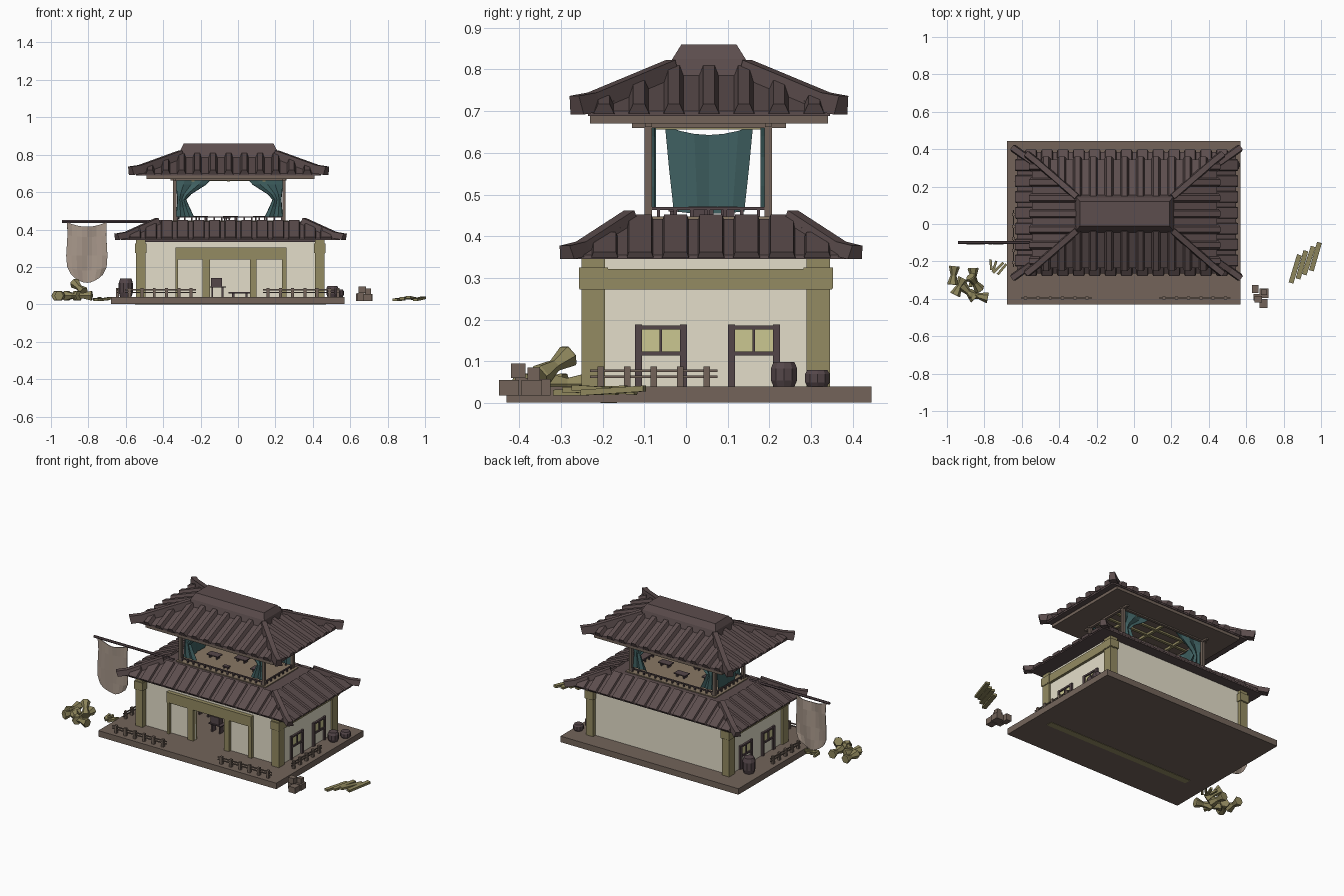
import bpy, bmesh, math, random
from mathutils import Vector as V

if "Cube" in bpy.data.objects:
    bpy.data.objects.remove(bpy.data.objects["Cube"])
random.seed(4)

def mat(name, r, g, b):
    m = bpy.data.materials.new(name)
    m.diffuse_color = [((c / 255 + .055) / 1.055) ** 2.4 for c in (r, g, b)] + [1]
    m.use_nodes = True
    m.node_tree.nodes["Principled BSDF"].inputs["Base Color"].default_value = m.diffuse_color
    return m

ROOF = mat("roof_tile", 92, 77, 77)
DARK = mat("dark_wood", 84, 70, 73)
BROWN = mat("brown_wood", 115, 100, 90)
OLIVE = mat("olive_timber", 148, 139, 98)
LOG = mat("split_log", 142, 134, 92)
CREAM = mat("cream_plaster", 228, 222, 202)
GLASS = mat("window_yellow", 203, 199, 145)
TEAL = mat("teal_cloth", 63, 96, 97)
CLOTH = mat("banner_cloth", 166, 150, 137)
TAN = mat("tan_floor", 136, 120, 100)

def finish(bm, name, material, thick=0):
    bmesh.ops.recalc_face_normals(bm, faces=bm.faces)
    me = bpy.data.meshes.new(name)
    bm.to_mesh(me)
    bm.free()
    me.materials.append(material)
    ob = bpy.data.objects.new(name, me)
    bpy.context.collection.objects.link(ob)
    if thick:
        ob.modifiers.new("thickness", 'SOLIDIFY').thickness = thick

def loft(bm, rings, cap=True):
    rs = [[bm.verts.new(p) for p in r] for r in rings]
    n = len(rs[0])
    for a, b in zip(rs, rs[1:]):
        for i in range(n if cap else n - 1):
            j = (i + 1) % n
            bm.faces.new((a[i], a[j], b[j], b[i]))
    if cap:
        bm.faces.new(rs[0])
        bm.faces.new(rs[-1])

def box(bm, x0, x1, y0, y1, z0, z1):
    loft(bm, [[(x0, y0, z), (x1, y0, z), (x1, y1, z), (x0, y1, z)] for z in (z0, z1)])

def boxes(name, material, *dims):
    bm = bmesh.new()
    for d in dims:
        box(bm, *d)
    finish(bm, name, material)

def beam(bm, pts, w, h, taper=1):
    """Bar with a trapezoid section standing on the path."""
    pts = [V(p) for p in pts]
    d = (pts[-1] - pts[0]).normalized()
    side = d.cross(V((0, 0, 1)))
    side = side.normalized() if side.length > .01 else V((1, 0, 0))
    n = side.cross(d)
    loft(bm, [[p + side * a * w / 2 + n * b * h for a, b in
               ((-1, 0), (1, 0), (taper, 1), (-taper, 1))] for p in pts])

def tube(bm, center, axis, profile, sides=8):
    """Turned solid: profile of (distance along axis, radius)."""
    q = V(axis).to_track_quat('Z', 'Y')
    loft(bm, [[V(center) + q @ V((r * math.cos(t * math.tau / sides),
               r * math.sin(t * math.tau / sides), s)) for t in range(sides)] for s, r in profile])

# base slab with sill strip beneath
boxes("base_slab", BROWN, (-.68, .57, -.43, .445, .002, .04))
boxes("sill_strip", OLIVE, (-.55, .47, -.205, -.165, 0, .03))

# plaster walls, open at the door
boxes("walls", CREAM, (-.53, .45, .30, .32, .04, .355), (-.53, -.515, -.2, .32, .04, .355),
      (.435, .45, -.2, .32, .04, .355), (-.53, -.15, -.215, -.2, .04, .355),
      (.065, .45, -.215, -.2, .04, .355), (-.15, .065, -.215, -.2, .24, .355))

# corner posts, side beams and front frame
boxes("corner_posts", OLIVE, *[(x - .025, x + .025, y - .028, y + .028, .04, .355)
      for x in (-.52, .437) for y in (-.222, .317)])
boxes("post_caps", OLIVE, *[(x - .03, x + .03, y - .035, y + .035, .275, .325)
      for x in (-.52, .437) for y in (-.222, .317)])
boxes("side_beams", OLIVE, *[(x - .016, x + .016, -.255, .35, .272, .322) for x in (-.53, .45)])
boxes("front_frame", OLIVE, (-.335, .26, -.24, -.2, .24, .305), (-.335, -.32, -.235, -.2, .04, .24),
      (-.19, -.15, -.235, -.198, .04, .24), (.065, .1, -.235, -.198, .04, .24),
      (.235, .26, -.235, -.2, .04, .24))
boxes("front_lintel", DARK, (-.5, .42, -.225, -.2, .332, .345))

# side windows
frames, panes = [], []
for x, s in ((.45, 1), (-.53, -1)):
    a, b = sorted((x - .002 * s, x + .012 * s))
    c, d = sorted((x - .002 * s, x + .004 * s))
    for y in (-.06, .163):
        frames += [(a, b, y + e - .008, y + e + .008, .04, .188) for e in (-.054, .054)]
        frames += [(a, b, y - .06, y + .06, z, z + .01) for z in (.114, .176)]
        frames.append((a, b, y - .003, y + .003, .12, .18))
        panes.append((c, d, y - .05, y + .05, .12, .18))
boxes("window_frames", DARK, *frames)
boxes("window_panes", GLASS, *panes)

# hipped roofs
def hip_roof(name, cx, cy, eave, top, z0, z1, lip, step, w, h, taper, ridge, tip):
    (ex, ey), (tx, ty) = eave, top
    rect = lambda a, b, z: [(cx - a, cy - b, z), (cx + a, cy - b, z), (cx + a, cy + b, z), (cx - a, cy + b, z)]
    bm = bmesh.new()
    loft(bm, [rect(ex, ey, z0 - lip), rect(ex, ey, z0), rect(tx, ty, z1)])
    finish(bm, name + "_slope", ROOF)
    bm = bmesh.new()
    for A, B, E, T, along_x in ((ex, tx, ey, ty, 1), (ey, ty, ex, tx, 0)):
        n = int((A - .03) / step)
        for i in range(-n, n + 1):
            u = i * step
            t = min(1, (A - abs(u)) / (A - B))
            if t < .15:
                continue
            for s in (-1, 1):
                pts = []
                for k in (-.03, t):
                    o = s * (E + (T - E) * k)
                    z = z0 + (z1 - z0) * k - .004
                    pts.append((cx + u, cy + o, z) if along_x else (cx + o, cy + u, z))
                beam(bm, pts, w, h, taper)
    finish(bm, name + "_ribs", ROOF)
    bm = bmesh.new()
    for sx in (-1, 1):
        for sy in (-1, 1):
            beam(bm, [(cx + sx * a, cy + sy * b, z) for a, b, z in
                 ((tx, ty, z1 - .012), (ex * .94, ey * .94, z0), tip)], .042, ridge, .7)
    finish(bm, name + "_hips", ROOF)

hip_roof("lower_roof", -.04, .06, (.585, .325), (.385, .19), .355, .442, .01, .085, .064, .015, .85, .034, (.605, .345, .345))
hip_roof("upper_roof", -.05, .055, (.495, .29), (.25, .085), .70, .79, .012, .084, .05, .026, .55, .046, (.52, .316, .692))
bm = bmesh.new()
loft(bm, [[(-.05 + i * a, .055 + j * b, z) for i, j in ((-1, -1), (1, -1), (1, 1), (-1, 1))]
          for a, b, z in ((.265, .1, .785), (.258, .088, .825), (.24, .066, .86))])
finish(bm, "roof_cap", ROOF)
boxes("roof_plates", BROWN, (-.49, .41, -.23, .34, .67, .69),
      *[(-.36, .26, y - .008, y + .008, .662, .672) for y in (-.09, .197)],
      *[(x - .008, x + .008, -.13, .24, .66, .672) for x in (-.339, .246)])
boxes("ceiling_beams", OLIVE, *[(-.33, .24, y - .008, y + .008, .66, .671) for y in (-.02, .055, .13)],
      *[(x - .008, x + .008, -.08, .19, .656, .671) for x in (-.24, -.05, .14)])

# upper floor, posts and railing
boxes("upper_floor", TAN, (-.36, .27, -.11, .22, .43, .448))
boxes("upper_posts", BROWN, *[(x - .009, x + .009, y - .009, y + .009, .44, .672)
      for x in (-.339, .246) for y in (-.09, .197)])
rails = [(-.33, .24, y - .004, y + .004, .463, .47) for y in (-.095, .202)]
rails += [(x - .004, x + .004, -.09, .197, .463, .47) for x in (-.342, .249)]
rails += [(-.33 + i * .04, -.322 + i * .04, y - .004, y + .004, .44, .466) for i in range(15) for y in (-.095, .202)]
rails += [(x - .004, x + .004, -.07 + i * .04, -.062 + i * .04, .44, .466) for i in range(7) for x in (-.342, .249)]
boxes("upper_railing", DARK, *rails)

# tables and stools on both floors
def table(x, y, z, w, h):
    return [(x - w, x + w, y - w * .6, y + w * .6, z + h - .006, z + h),
            (x - w * .7, x - w * .5, y - w * .4, y + w * .4, z, z + h),
            (x + w * .5, x + w * .7, y - w * .4, y + w * .4, z, z + h)]
boxes("upper_tables", DARK, *table(-.2, .05, .447, .04, .025), *table(-.04, .1, .447, .04, .025),
      *table(.12, .03, .447, .04, .025), *table(-.06, -.03, .447, .02, .018))
boxes("lower_tables", DARK, *table(-.11, -.05, .04, .045, .055), (-.145, -.085, -.07, -.03, .095, .14),
      *table(.01, .06, .04, .06, .025), *table(-.3, .1, .04, .05, .05), *table(.27, .1, .04, .05, .05))

# tied curtains at the corners and a hanging sheet on the left
bm = bmesh.new()
rows = ((.668, .285, .10), (.64, .285, .125), (.59, .28, .205), (.56, .277, .232), (.52, .28, .215), (.468, .284, .19))
for s in (-1, 1):
    for y in (-.08, .187):
        loft(bm, [[(-.046 + s * (a + (b - a) * i / 4), y + .005 * (-1) ** i, z)
                   for i in range(5)] for z, a, b in rows], False)
loft(bm, [[(-.325 + .004 * (i % 3), .055 + (i / 3 - 1) * w, z - sag * (1 - (i / 3 - 1) ** 2)) for i in range(7)]
          for z, w, sag in ((.665, .105, .022), (.56, .095, .0), (.46, .084, .006))], False)
finish(bm, "curtains", TEAL, .003)

# banner and pole
bm = bmesh.new()
tube(bm, (-.94, -.1, .443), (1, 0, 0), ((0, .008), (.56, .008)), 6)
finish(bm, "banner_pole", DARK)
bm = bmesh.new()
loft(bm, [[(-.808 + (i / 4 - 1) * w, -.1 + .006 * math.sin(i * 1.2 + k), z + sag * (i / 4 - 1) ** 2) for i in range(9)]
          for k, (z, w, sag) in enumerate(((.415, .106, .025), (.36, .104, .01), (.26, .11, 0), (.18, .105, .02), (.115, .085, .045)))], False)
finish(bm, "banner", CLOTH, .004)

# fences
def fence(bm, p0, p1, n):
    p0, p1 = V(p0), V(p1)
    for i in range(n):
        p = p0.lerp(p1, (i + .4) / (n - .2))
        box(bm, p.x - .008, p.x + .008, p.y - .008, p.y + .008, .04, .088)
    for z in (.06, .075):
        beam(bm, [p0 + V((0, 0, z)), p1 + V((0, 0, z))], .006, .006)
bm = bmesh.new()
for a, b, n in (((-.605, -.395, 0), (-.225, -.395, 0), 6), ((.135, -.395, 0), (.515, -.395, 0), 6),
                ((.535, -.23, 0), (.535, .075, 0), 5), ((-.645, -.23, 0), (-.645, .075, 0), 5)):
    fence(bm, a, b, n)
finish(bm, "fences", BROWN)

# barrels
bm = bmesh.new()
for x, y, r, h in ((-.6, .225, .038, .097), (.505, .235, .033, .058), (.535, .315, .031, .04)):
    tube(bm, (x, y, .04), (0, 0, 1), ((0, r * .8), (h * .25, r), (h * .75, r), (h, r * .8)), 10)
finish(bm, "barrels", DARK)

# crates
boxes("crates", BROWN, (.63, .665, -.37, -.325, .018, .058), (.67, .72, -.395, -.345, .018, .055),
      (.67, .715, -.448, -.4, .018, .055), (.64, .675, -.41, -.375, .018, .06),
      (.645, .685, -.42, -.385, .06, .095), (.68, .71, -.38, -.35, .055, .085))

# waisted log bundles at the left
bm = bmesh.new()
for x, y, z, d in ((-.965, -.275, .046, (.1, 1, 0)), (-.858, -.285, .046, (-.05, 1, 0)), (-.935, -.335, .046, (.5, 1, 0)),
                   (-.885, -.365, .046, (.7, -.7, 0)), (-.83, -.385, .046, (1, -.2, 0)), (-.85, -.315, .09, (-.5, .7, .5))):
    tube(bm, (x, y, z), d, ((-.05, .027), (-.045, .029), (0, .016), (.045, .029), (.05, .027)), 6)
finish(bm, "log_bundles", LOG)

# loose planks
bm = bmesh.new()
for i in range(4):
    x, y = .862 + i * .036, -.245 + i * .022
    dx = random.uniform(.02, .03)
    beam(bm, [(x - dx, y - .07, .018 + .006 * (i % 3)), (x + dx, y + .08, .02 + .008 * (i % 2))], .026, .014)
for i in range(4):
    x, y = -.765 + i * .02, -.215 - i * .008
    dx = random.uniform(-.005, .03)
    beam(bm, [(x - dx, y - .03, .018), (x + dx, y + .025, .02 + .006 * (i % 2))], .013, .014)
finish(bm, "planks", LOG)
